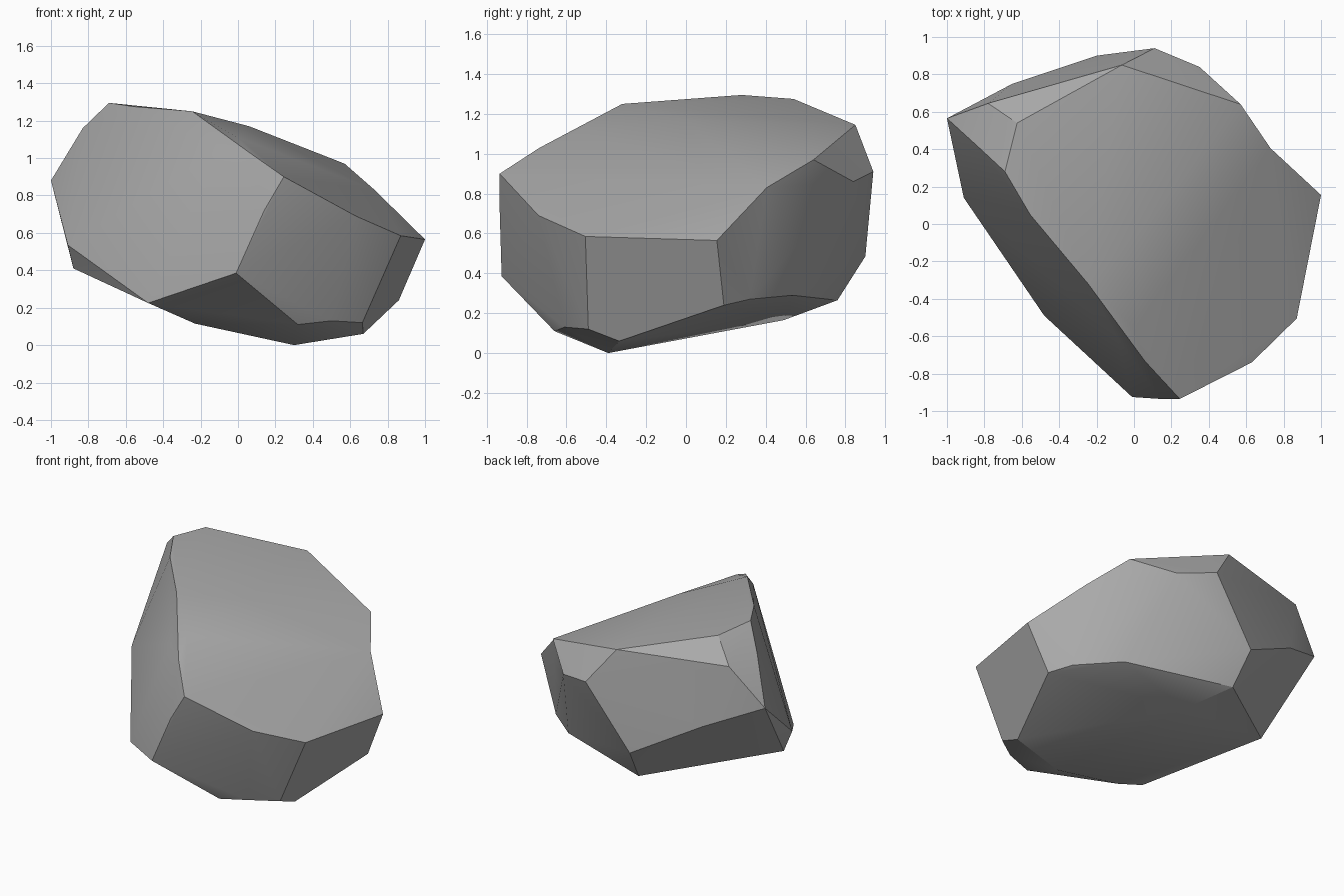
import bpy
import bmesh
import math
from mathutils import Vector

default_cube = bpy.data.objects.get("Cube")
if default_cube:
    bpy.data.objects.remove(default_cube, do_unlink=True)


def make_material(name, value):
    """One flat colour for both the viewport and the render."""
    material = bpy.data.materials.new(name)
    material.use_nodes = True
    colour = (value, value, value, 1)
    material.diffuse_color = colour
    shader = material.node_tree.nodes["Principled BSDF"]
    shader.inputs["Base Color"].default_value = colour
    shader.inputs["Roughness"].default_value = 0.9
    return material


# Corner points of the boulder, grouped by the facet they outline
top_slope = [
    (-.83, .41, 1.16), (-.69, .28, 1.295), (-.555, .05, 1.275),
    (-.245, -.32, 1.25), (-.625, .54, 1.275), (-.065, .85, 1.145),
    (.57, .64, .97), (.06, 0, 1.17),
]
front_chip = [(-.09, -.605, 1.05), (0, -.555, 1.11), (.06, -.735, 1.03)]
front_and_side_rim = [
    (.245, -.935, .9), (.14, -.935, .72), (.63, -.74, .69),
    (.87, -.505, .585), (1, .155, .565), (.865, .31, .72),
]
left_wall = [(-1, .565, .88), (-.91, .14, .535), (-.88, .19, .41)]
back_wall = [
    (-.78, .645, 1.14), (-.65, .75, .73), (-.2, .9, .485),
    (.11, .94, .91), (.35, .84, .86),
]
lower_rim = [
    (-.48, -.49, .225), (-.01, -.925, .385), (.32, -.66, .11),
    (.5, -.61, .13), (.665, -.49, .12), (.86, .19, .24),
    (.77, .32, .27), (.525, .535, .29), (-.17, .76, .265),
]
underside = [(.67, -.335, .06), (.3, -.39, 0), (-.23, -.43, .115), (0, .49, .165)]

# Corner that is pushed inward after wrapping, giving a shallow hollow
hollow_start = Vector((.77, .46, .85))
hollow_end = Vector((.73, .405, .83))


def build_boulder(name, facets, material):
    """Wrap all the facet corners in a convex skin, then press in the hollow."""
    bm = bmesh.new()
    for facet in facets:
        for point in facet:
            bm.verts.new(point)
    bm.verts.new(hollow_start)
    bmesh.ops.convex_hull(bm, input=list(bm.verts))
    loose = [vert for vert in bm.verts if not vert.link_faces]
    bmesh.ops.delete(bm, geom=loose, context="VERTS")

    for vert in bm.verts:
        if (vert.co - hollow_start).length < 0.001:
            vert.co = hollow_end
    bmesh.ops.recalc_face_normals(bm, faces=list(bm.faces))

    mesh = bpy.data.meshes.new(name)
    bm.to_mesh(mesh)
    bm.free()
    mesh.materials.append(material)
    boulder = bpy.data.objects.new(name, mesh)
    bpy.context.collection.objects.link(boulder)
    return boulder


stone_grey = make_material("stone_grey", 0.4)
boulder = build_boulder(
    "boulder",
    [top_slope, front_chip, front_and_side_rim, left_wall,
     back_wall, lower_rim, underside],
    stone_grey,
)

# Soft shading inside each facet, crisp edges between facets
bpy.ops.object.select_all(action="DESELECT")
boulder.select_set(True)
bpy.context.view_layer.objects.active = boulder
bpy.ops.object.shade_smooth_by_angle(angle=math.radians(30))
